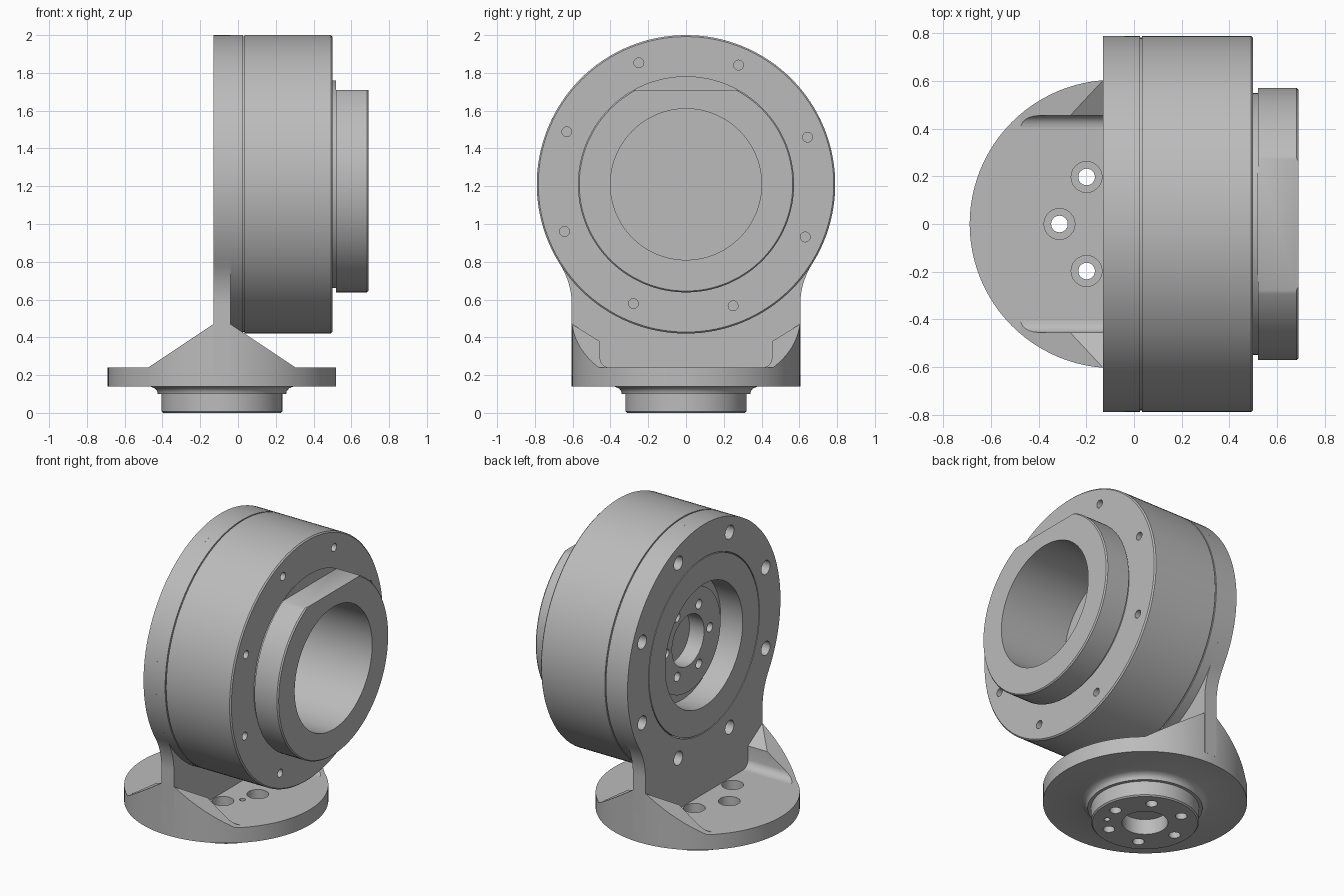
import bpy, bmesh, math
from mathutils import Matrix, Vector

if "Cube" in bpy.data.objects:
    bpy.data.objects.remove(bpy.data.objects["Cube"])

grey = bpy.data.materials.new("light_grey")
grey.diffuse_color = (0.5, 0.5, 0.5, 1)
grey.use_nodes = True
grey.node_tree.nodes["Principled BSDF"].inputs["Base Color"].default_value = grey.diffuse_color
CZ = 1.21      # height of the drum axis
BX = -0.085    # centre of the base disc
X_AXIS = Matrix.Translation((0, 0, CZ)) @ Matrix.Rotation(math.pi / 2, 4, 'Y')
Z_AXIS = Matrix.Translation((BX, 0, 0))


def finish(name, bm):
    bmesh.ops.remove_doubles(bm, verts=bm.verts, dist=1e-5)
    bmesh.ops.recalc_face_normals(bm, faces=bm.faces)
    me = bpy.data.meshes.new(name)
    bm.to_mesh(me)
    bm.free()
    ob = bpy.data.objects.new(name, me)
    me.materials.append(grey)
    bpy.context.collection.objects.link(ob)
    return ob


def revolve(name, profile, matrix, seg=96):
    """Spin (height, radius) points that start and end on the axis."""
    bm = bmesh.new()
    vs = [bm.verts.new((r, 0, h)) for h, r in profile]
    es = [bm.edges.new(p) for p in zip(vs, vs[1:])]
    bmesh.ops.spin(bm, geom=vs + es, cent=(0, 0, 0), axis=(0, 0, 1),
                   angle=2 * math.pi, steps=seg, use_merge=True)
    bmesh.ops.remove_doubles(bm, verts=bm.verts, dist=1e-5)
    bmesh.ops.transform(bm, matrix=matrix, verts=bm.verts)
    return finish(name, bm)


def prism(name, points, axis, a, b):
    """Extrude a 2D outline along x (outline in yz) or y (outline in xz)."""
    place = (lambda p: (a, p[0], p[1])) if axis == 'x' else (lambda p: (p[0], a, p[1]))
    bm = bmesh.new()
    f = bm.faces.new([bm.verts.new(place(p)) for p in points])
    res = bmesh.ops.extrude_face_region(bm, geom=[f])
    move = Vector((b - a, 0, 0)) if axis == 'x' else Vector((0, b - a, 0))
    bmesh.ops.translate(bm, vec=move, verts=[v for v in res['geom'] if isinstance(v, bmesh.types.BMVert)])
    return finish(name, bm)


def drill(matrix, radius, circle, angles, h0, h1):
    """Cutter made of cylinders placed around a bolt circle."""
    bm = bmesh.new()
    for d in angles:
        t = math.radians(d)
        pos = (circle * math.cos(t), circle * math.sin(t), (h0 + h1) / 2)
        bmesh.ops.create_cone(bm, cap_ends=True, segments=24, radius1=radius, radius2=radius,
                              depth=h1 - h0, matrix=matrix @ Matrix.Translation(pos))
    return finish("cutter", bm)


def boolean(ob, cutter, op='DIFFERENCE'):
    m = ob.modifiers.new("cut", 'BOOLEAN')
    m.object, m.operation, m.solver = cutter, op, 'EXACT'
    bpy.context.view_layer.objects.active = ob
    bpy.ops.object.modifier_apply(modifier=m.name)
    bpy.data.objects.remove(cutter)


# Drum with hub recess at the back, collar and wide bore at the front
drum = revolve("drum", [
    (0.09, 0), (0.09, 0.165), (-0.015, 0.165), (-0.015, 0.335), (0.03, 0.335), (0.03, 0.40),
    (-0.13, 0.40), (-0.13, 0.567), (-0.04, 0.567), (-0.04, 0.79), (0.026, 0.79), (0.026, 0.782),
    (0.034, 0.782), (0.034, 0.79), (0.492, 0.79), (0.50, 0.782), (0.50, 0.55), (0.52, 0.55),
    (0.52, 0.572), (0.682, 0.572), (0.69, 0.565), (0.69, 0.40), (0.20, 0.40), (0.20, 0)], X_AXIS, 128)
# Flat on top of the collar
boolean(drum, prism("cutter", [(-1, 1.71), (1, 1.71), (1, 2.3), (-1, 2.3)], 'x', 0.52, 0.9))
eight = [22.5 + 45 * i for i in range(8)]
six = [60 * i for i in range(6)]
boolean(drum, drill(X_AXIS, 0.026, 0.69, [a - 1.3 for a in eight], 0.42, 0.6))
boolean(drum, drill(X_AXIS, 0.03, 0.225, [a + 30 for a in six], -0.1, 0.05))

# Upright plate: round head with concave fillets running into a straight neck
R, W, F = 0.79, 0.605, 0.40
fy, fz = W + F, math.sqrt((R + F) ** 2 - (W + F) ** 2)
a_t = math.atan2(-fz, fy)
right = [(W, 0.20)]
for i in range(11):
    t = math.pi + (a_t * i / 10)
    right.append((fy + F * math.cos(t), CZ - fz - F * math.sin(t) * -1))
right = [(W, 0.20)] + [(fy - F * math.cos(a_t * i / 10), CZ - fz - F * math.sin(a_t * i / 10))
                       for i in range(11)]
n = 40
right += [(R * math.cos(t), CZ + R * math.sin(t))
          for t in (a_t + (math.pi / 2 - a_t) * i / n for i in range(1, n + 1))]
outline = right + [(-y, z) for y, z in reversed(right[:-1])]
plate = prism("upright_plate", outline, 'x', -0.13, -0.04)
boolean(plate, revolve("cutter", [(-0.3, 0), (-0.3, 0.573), (0.1, 0.573), (0.1, 0)], X_AXIS, 128))
boolean(plate, drill(X_AXIS, 0.045, 0.69, eight, -0.2, -0.06))

# Base disc with stepped mounting boss and a blind centre hole
base = revolve("base_disc", [
    (0.10, 0), (0.10, 0.136), (0, 0.136), (0, 0.312), (0.008, 0.32), (0.10, 0.32), (0.10, 0.34),
    (0.115, 0.343), (0.13, 0.355), (0.14, 0.38), (0.14, 0.605), (0.24, 0.605), (0.24, 0)], Z_AXIS)
boolean(base, drill(Z_AXIS, 0.065, 0.228, six, 0.13, 0.4))
boolean(base, drill(Z_AXIS, 0.035, 0.228, six, -0.1, 0.2))
boolean(base, drill(Z_AXIS, 0.018, 0.228, [-30], -0.1, 0.4))

# Side gussets: sloped wedge trimmed to the disc, with a filleted pocket between
gussets = prism("gussets", [(-0.48, 0.237), (0.31, 0.237), (-0.04, 0.47), (-0.13, 0.47)], 'y', -0.8, 0.8)
boolean(gussets, revolve("cutter", [(0.1, 0), (0.1, 0.605), (0.7, 0.605), (0.7, 0)], Z_AXIS), 'INTERSECT')
half = [(0.405 + 0.05 * math.sin(t), 0.29 - 0.05 * math.cos(t))
        for t in (math.pi / 2 * i / 6 for i in range(7))]
half = [(0.405, 0.23)] + half + [(0.455, 0.378), (0.70, 0.53), (0.70, 0.8)]
boolean(gussets, prism("cutter", half + [(-y, z) for y, z in reversed(half)], 'x', -1, 1))

# Smooth round walls, crisp edges
for ob in (drum, plate, base, gussets):
    bpy.ops.object.select_all(action='DESELECT')
    ob.select_set(True)
    bpy.context.view_layer.objects.active = ob
    bpy.ops.object.shade_smooth_by_angle(angle=math.radians(30))
